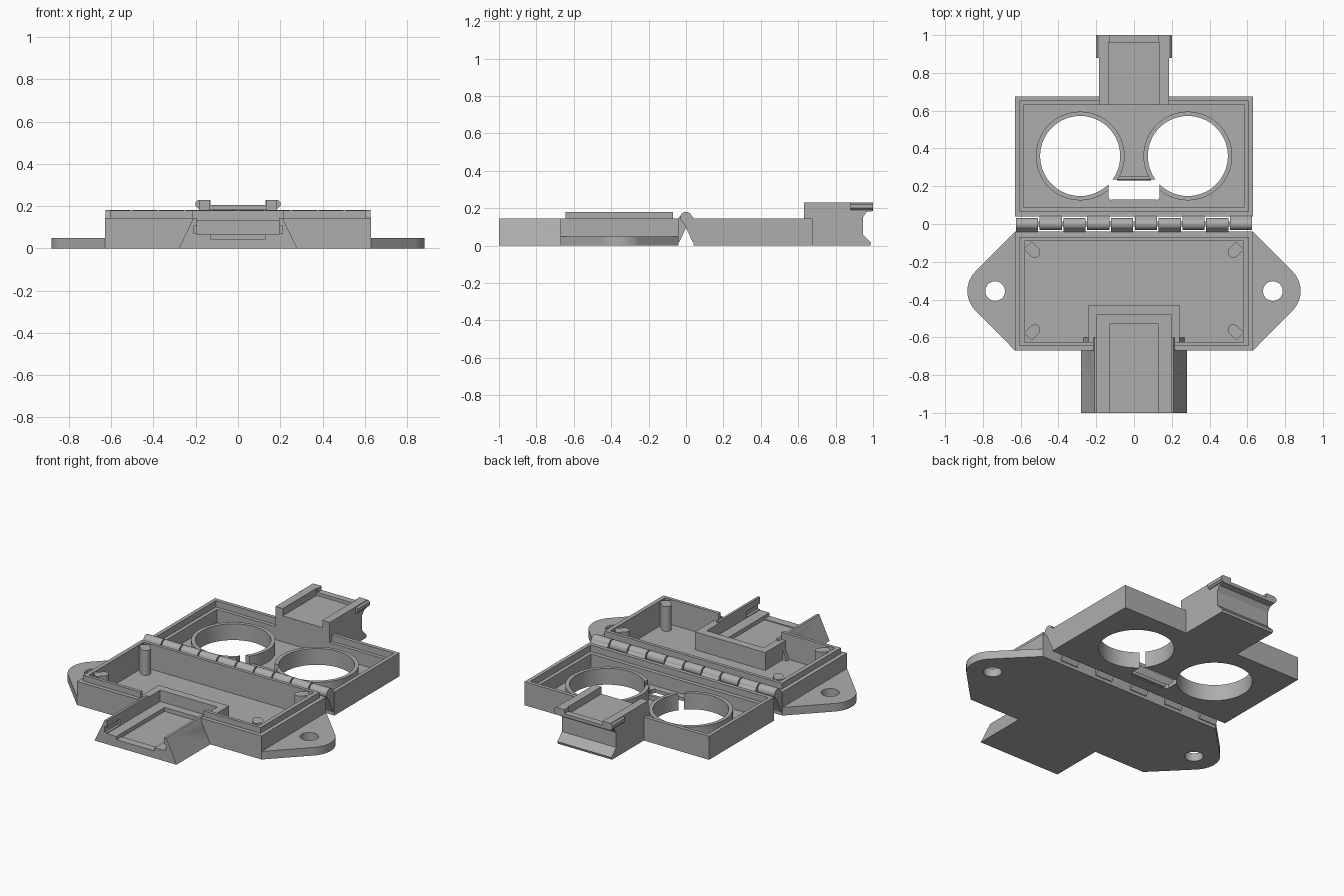
import bpy, math
from mathutils import Vector

default = bpy.data.objects.get("Cube")
if default:
    bpy.data.objects.remove(default, do_unlink=True)

grey = bpy.data.materials.new("plain_grey")
grey.use_nodes = True
grey.diffuse_color = (0.42, 0.42, 0.42, 1)
grey.node_tree.nodes["Principled BSDF"].inputs["Base Color"].default_value = grey.diffuse_color


def prism(name, outline, lo, hi, axis="z"):
    """Extrude a 2D outline along an axis (x: yz outline, y: xz outline, z: xy outline)."""
    place = {"x": lambda a, b, t: (t, a, b),
             "y": lambda a, b, t: (a, t, b),
             "z": lambda a, b, t: (a, b, t)}[axis]
    n = len(outline)
    verts = [place(a, b, t) for t in (lo, hi) for a, b in outline]
    faces = [list(range(n))[::-1], list(range(n, 2 * n))]
    faces += [(i, (i + 1) % n, n + (i + 1) % n, n + i) for i in range(n)]
    # Make the winding point outward whatever the outline direction and axis
    area = sum(outline[i][0] * outline[(i + 1) % n][1] - outline[(i + 1) % n][0] * outline[i][1]
               for i in range(n))
    if (area < 0) != (axis == "y"):
        faces = [list(f)[::-1] for f in faces]
    mesh = bpy.data.meshes.new(name)
    mesh.from_pydata(verts, [], faces)
    mesh.materials.append(grey)
    obj = bpy.data.objects.new(name, mesh)
    bpy.context.collection.objects.link(obj)
    return obj


def box(name, x, y, z):
    return prism(name, [(x[0], y[0]), (x[1], y[0]), (x[1], y[1]), (x[0], y[1])], z[0], z[1])


def arc(cx, cy, r, start=0, end=360, steps=48):
    full = end - start == 360
    count = steps if full else steps + 1
    return [(cx + r * math.cos(math.radians(start + (end - start) * i / steps)),
             cy + r * math.sin(math.radians(start + (end - start) * i / steps)))
            for i in range(count)]


def boolean(obj, others, operation="DIFFERENCE"):
    for other in others:
        mod = obj.modifiers.new("shape", "BOOLEAN")
        mod.operation, mod.solver, mod.object = operation, "EXACT", other
        bpy.context.view_layer.update()
        graph = bpy.context.evaluated_depsgraph_get()
        mesh = bpy.data.meshes.new_from_object(obj.evaluated_get(graph))
        obj.modifiers.clear()
        obj.data = mesh
        bpy.data.objects.remove(other, do_unlink=True)
    return obj


def wide(half):
    return (-half, half)


# Base tray with raised inner lip
base = box("base_tray", wide(0.63), (-0.67, -0.04), (0, 0.145))
boolean(base, [box("lip", wide(0.605), (-0.645, -0.07), (0.1, 0.18))], "UNION")
boolean(base, [box("cavity", wide(0.58), (-0.625, -0.09), (0.025, 0.3)),
               box("front_gap", wide(0.215), (-0.8, -0.6), (0.03, 0.3))])

# Mounting ears with screw holes
for side, label in ((1, "left"), (-1, "right")):
    ear = [(0.6, -0.67), (0.63, -0.67)] + arc(0.735, -0.355, 0.147, -45, 45, 20)
    ear += [(0.63, -0.04), (0.6, -0.04)]
    plate = prism(label + "_mounting_ear", [(side * x, y) for x, y in ear], 0, 0.05)
    boolean(plate, [prism("screw_hole", arc(side * 0.735, -0.355, 0.052), -0.1, 0.1)])

# Corner posts, rounded toward the middle of the tray
for sx in (1, -1):
    for sy, label in ((1, "rear"), (-1, "front")):
        nose = [(-0.05, 0.02), (0, 0.045)] + []
        post = []
        for u, v in [(0.065, 0.036)] + arc(0, 0, 0.036, 90, 270, 12) + [(0.065, -0.036)]:
            d = math.sqrt(0.5)
            post.append((sx * (0.525 + (u - v) * d * 0.8),
                         -0.355 + sy * (0.205 + (u + v) * d * 0.8)))
        prism(label + "_corner_post", post, 0.01, 0.178)

# Catch: flared socket in front of the tray plus the pocket inside it
catch = prism("front_catch", [(-0.28, 0), (0.28, 0), (0.21, 0.145), (-0.21, 0.145)],
              -1, -0.6, "y")
boolean(catch, [box("pocket", wide(0.24), (-0.65, -0.43), (0.01, 0.135))], "UNION")
boolean(catch, [box("channel", wide(0.195), (-1.1, -0.48), (0.065, 0.3)),
                box("recess", wide(0.13), (-0.95, -0.53), (0.04, 0.3)),
                box("mouth", wide(0.13), (-1.1, -0.9), (0.045, 0.3)),
                box("rail_slot", wide(0.21), (-1.1, -0.87), (0.07, 0.105))])

# Lid tray with a stepped rim
lid = box("lid_tray", wide(0.63), (0.04, 0.675), (0, 0.145))
boolean(lid, [box("rim_step", wide(0.607), (0.065, 0.652), (0.105, 0.3)),
              box("cavity", wide(0.585), (0.09, 0.63), (0.025, 0.3))])

# Round windows with collars, opened by the release slot between them
slot = [(-0.135, 0.235), (-0.135, 0.14), (-0.115, 0.115),
        (0.115, 0.115), (0.135, 0.14), (0.135, 0.235)]
for x, label in ((0.285, "left"), (-0.285, "right")):
    boolean(lid, [prism("window", arc(x, 0.36, 0.212, steps=64), -0.1, 0.3)])
    collar = prism(label + "_window_collar", arc(x, 0.36, 0.235, steps=64), 0.005, 0.1)
    boolean(collar, [prism("bore", arc(x, 0.36, 0.212, steps=64), -0.1, 0.3),
                     prism("gap", slot, -0.1, 0.3)])
boolean(lid, [prism("release_slot", slot, -0.1, 0.3)])
prism("release_ramp", [(0.255, 0.005), (0.23, 0.005), (0.235, 0.05), (0.255, 0.05)],
      -0.09, 0.09, "x")
box("release_ledge", wide(0.12), (0.11, 0.13), (0.005, 0.025))

# Lid latch with hooked end, trough and side rails
latch = prism("lid_latch", [(0.63, 0), (0.985, 0), (0.99, 0.015), (0.945, 0.06), (0.945, 0.15),
                            (0.965, 0.18), (1, 0.185), (1, 0.23), (0.63, 0.23)],
              -0.185, 0.185, "x")
boolean(latch, [box("trough", wide(0.135), (0.5, 0.96), (0.185, 0.4)),
                box("end_dip", wide(0.13), (0.9, 1.1), (0.205, 0.4))])
for side, label in ((1, "left"), (-1, "right")):
    rail = [(0.175, 0.19), (0.19, 0.19), (0.2, 0.2), (0.2, 0.22), (0.19, 0.228), (0.175, 0.228)]
    prism(label + "_latch_rail", [(side * x, z) for x, z in rail], 0.88, 1, "y")

# Hinge knuckles, alternately joined to the base and the lid
pitch = 1.26 / 10
for i in range(10):
    x0 = -0.63 + i * pitch
    s = 1 if i % 2 else -1
    prism("hinge_knuckle", arc(0, 0.15, 0.031, steps=24), x0 + 0.004, x0 + pitch - 0.004, "x")
    arm = [(s * 0.045, 0.02), (s * 0.035, 0.02), (-s * 0.012, 0.122), (0, 0.15),
           (s * 0.028, 0.16), (s * 0.045, 0.143)]
    prism("hinge_arm", arm, x0 + 0.004, x0 + pitch - 0.004, "x")
box("hinge_pin", wide(0.62), wide(0.012), (0.138, 0.162))

# Smooth the round walls, keep crisp corners
bpy.ops.object.select_all(action="DESELECT")
for obj in bpy.context.scene.objects:
    if obj.type == "MESH" and obj.data.materials and obj.data.materials[0] == grey:
        obj.select_set(True)
        bpy.context.view_layer.objects.active = obj
bpy.ops.object.shade_smooth_by_angle(angle=math.radians(30))
